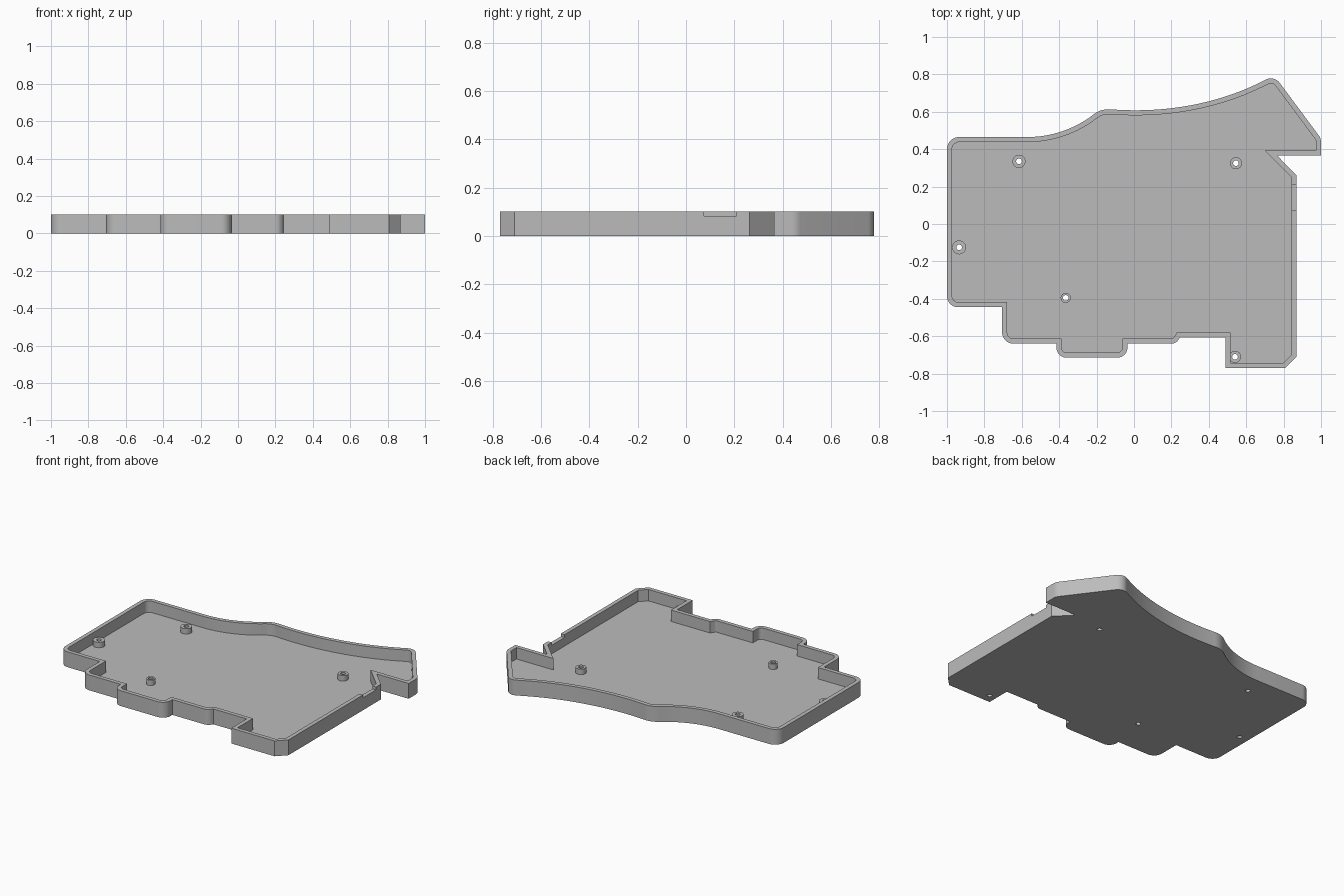
import bpy, bmesh, math
from mathutils import Vector

cube = bpy.data.objects.get("Cube")
if cube:
    bpy.data.objects.remove(cube, do_unlink=True)

HEIGHT, FLOOR, WALL = 0.102, 0.026, 0.027
BOSS_TOP, HOLE_R = 0.062, 0.015

grey = bpy.data.materials.new("case grey")
grey.use_nodes = True
colour = (0.5, 0.5, 0.5, 1)
grey.diffuse_color = colour
grey.node_tree.nodes["Principled BSDF"].inputs["Base Color"].default_value = colour

# Outline corners, clockwise: x, y, rounding length before and after the corner
corners = [
    (-1, 0.465, 0.065), (-0.375, 0.465, 0.195), (-0.175, 0.617, 0.05),
    (0.33, 0.578, 0.455, 0.417), (0.749, 0.795, 0.05), (1, 0.457, 0.02),
    (1, 0.365), (0.766, 0.365), (0.868, 0.262), (0.868, -0.71), (0.808, -0.77),
    (0.49, -0.77), (0.49, -0.608), (0.244, -0.608), (0.225, -0.64, 0.025),
    (-0.035, -0.64), (-0.035, -0.715, 0.055), (-0.415, -0.715, 0.055),
    (-0.415, -0.64), (-0.705, -0.64, 0.06), (-0.705, -0.445), (-1, -0.445, 0.06),
]


def rounded(corners):
    """Round each corner with a near-circular cubic curve."""
    pts = []
    for i, (x, y, *d) in enumerate(corners):
        p = Vector((x, y))
        if not d:
            pts.append(p)
            continue
        u = (Vector(corners[i - 1][:2]) - p).normalized()
        v = (Vector(corners[(i + 1) % len(corners)][:2]) - p).normalized()
        a, b = p + u * d[0], p + v * d[-1]
        turn = math.pi - u.angle(v)
        k = 4 / 3 * math.tan(turn / 4) / math.tan(turn / 2)
        ca, cb = a.lerp(p, k), b.lerp(p, k)
        steps = 24 if d[0] > 0.1 else 10
        for s in range(steps + 1):
            t = s / steps
            w = 1 - t
            pts.append(a * w**3 + ca * 3 * w * w * t + cb * 3 * w * t * t + b * t**3)
    return pts


def inset(pts, dist):
    """Mitred inward offset of a clockwise loop."""
    out = []
    for i, p in enumerate(pts):
        e = (p - pts[i - 1]).normalized()
        f = (pts[(i + 1) % len(pts)] - p).normalized()
        n, m = Vector((e.y, -e.x)), Vector((f.y, -f.x))
        out.append(p + (n + m) * dist / (1 + n.dot(m)))
    return out


def make(name, bm):
    bmesh.ops.recalc_face_normals(bm, faces=bm.faces)
    mesh = bpy.data.meshes.new(name)
    bm.to_mesh(mesh)
    bm.free()
    mesh.materials.append(grey)
    ob = bpy.data.objects.new(name, mesh)
    bpy.context.collection.objects.link(ob)
    return ob


def prism(name, pts, z0, z1):
    bm = bmesh.new()
    face = bm.faces.new([bm.verts.new((p[0], p[1], z0)) for p in pts])
    top = bmesh.ops.extrude_face_region(bm, geom=[face])["geom"]
    bmesh.ops.translate(bm, vec=(0, 0, z1 - z0),
                        verts=[g for g in top if isinstance(g, bmesh.types.BMVert)])
    return make(name, bm)


def circle(x, y, r, n=40):
    return [(x + r * math.cos(i * math.tau / n), y + r * math.sin(i * math.tau / n))
            for i in range(n)]


def cut(ob, cutters):
    for c in cutters:
        c.hide_render = True
        mod = ob.modifiers.new("cut", 'BOOLEAN')
        mod.operation, mod.solver, mod.object = 'DIFFERENCE', 'EXACT', c
    bpy.context.view_layer.update()
    mesh = bpy.data.meshes.new_from_object(ob.evaluated_get(bpy.context.evaluated_depsgraph_get()))
    ob.modifiers.clear()
    ob.data = mesh
    for c in cutters:
        bpy.data.objects.remove(c, do_unlink=True)


def smooth(ob):
    bpy.ops.object.select_all(action='DESELECT')
    ob.select_set(True)
    bpy.context.view_layer.objects.active = ob
    bpy.ops.object.shade_smooth_by_angle(angle=math.radians(25))


# Tray: solid outline with hollow, cable slot in the right-hand wall and screw holes
bosses = [(-0.615, 0.335, 0.035), (0.545, 0.325, 0.032), (-0.935, -0.125, 0.037),
          (-0.365, -0.395, 0.027), (0.54, -0.71, 0.032)]
outline = rounded(corners)
tray = prism("case_tray", outline, 0, HEIGHT)
slot = [(0.82, 0.075), (0.9, 0.075), (0.9, 0.21), (0.82, 0.21)]
cutters = [prism("hollow_cutter", inset(outline, WALL), FLOOR, HEIGHT + 0.1),
           prism("slot_cutter", slot, 0.083, HEIGHT + 0.1)]
cutters += [prism("hole_cutter", circle(x, y, HOLE_R), -0.1, FLOOR + 0.1) for x, y, r in bosses]
cut(tray, cutters)
smooth(tray)

# Hollow screw bosses standing on the floor
for i, (x, y, r) in enumerate(bosses):
    bm = bmesh.new()
    rings = [[bm.verts.new((px, py, z)) for px, py in circle(x, y, rad)]
             for rad, z in ((r, FLOOR), (r, BOSS_TOP), (HOLE_R, BOSS_TOP), (HOLE_R, FLOOR))]
    for k, ring in enumerate(rings):
        other = rings[(k + 1) % len(rings)]
        for j in range(len(ring)):
            bm.faces.new((ring[j - 1], ring[j], other[j], other[j - 1]))
    smooth(make(f"screw_boss_{i + 1}", bm))
